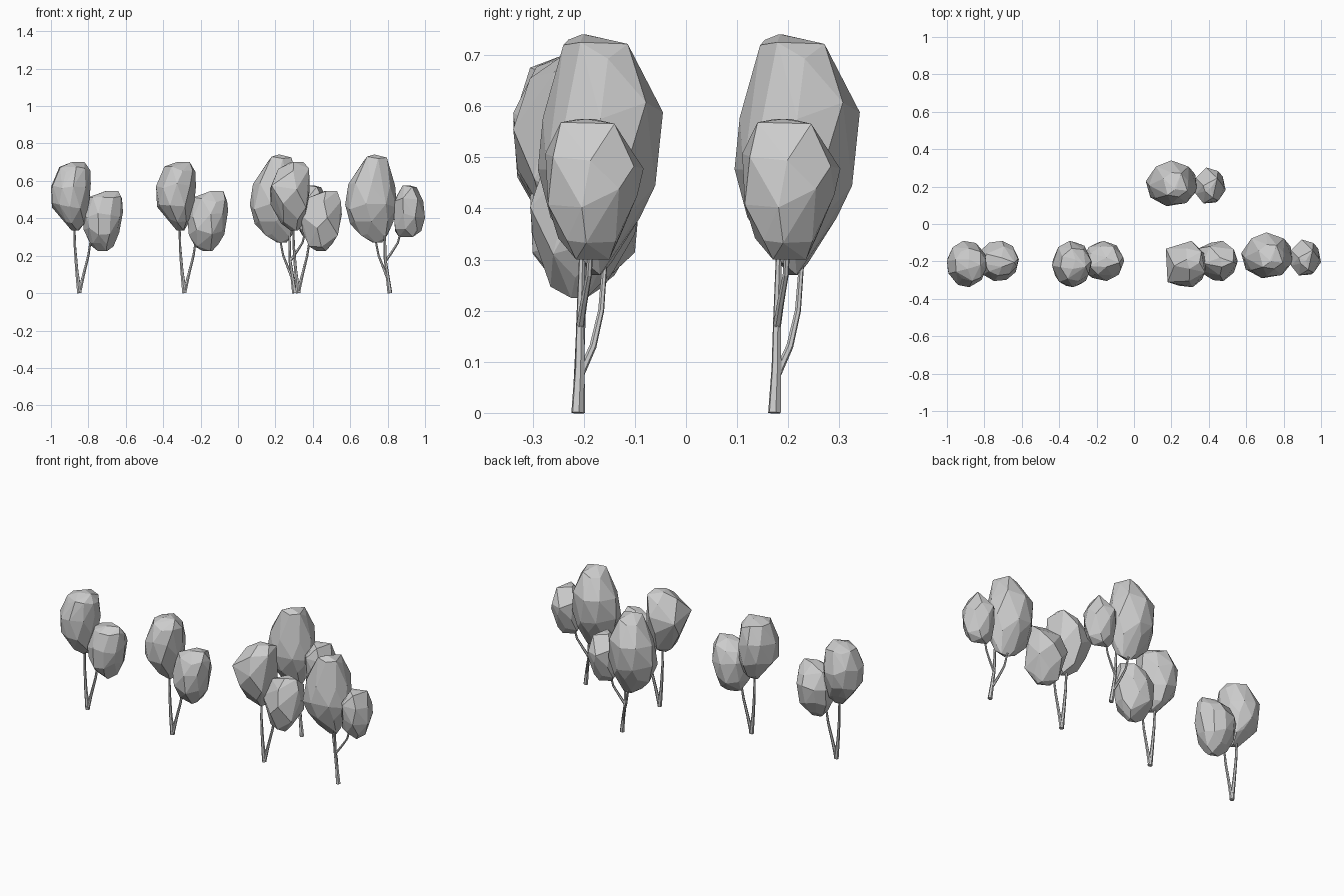
import bpy, bmesh, math, random

if "Cube" in bpy.data.objects:
    bpy.data.objects.remove(bpy.data.objects["Cube"])

# Crown sections: (z, x0, x1, y0, y1), in the frame of a reference tree
SLIM_UPPER = [(.70, -.89, -.82, -.24, -.19), (.665, -.955, -.79, -.305, -.13),
              (.57, -1.0, -.787, -.338, -.09), (.47, -.995, -.795, -.33, -.10),
              (.39, -.94, -.815, -.28, -.14), (.335, -.89, -.85, -.23, -.20)]
SLIM_LOWER = [(.545, -.71, -.64, -.23, -.18), (.50, -.80, -.62, -.275, -.12),
              (.42, -.835, -.615, -.305, -.09), (.33, -.825, -.635, -.30, -.10),
              (.265, -.79, -.665, -.265, -.14), (.225, -.75, -.70, -.225, -.195)]
BROAD_LARGE = [(.74, .725, .735, -.205, -.195), (.71, .66, .80, -.24, -.11),
               (.59, .59, .84, -.28, -.045), (.46, .573, .85, -.29, -.06),
               (.38, .60, .83, -.265, -.09), (.30, .66, .80, -.215, -.145),
               (.27, .72, .77, -.185, -.165)]
BROAD_SMALL = [(.575, .88, .92, -.21, -.18), (.55, .86, .955, -.245, -.14),
               (.49, .84, .99, -.275, -.083), (.42, .832, 1.0, -.27, -.095),
               (.34, .84, .98, -.25, -.13), (.30, .86, .935, -.215, -.15)]
# Stems: points (x, y, z, radius)
SLIM_STEMS = [[(-.848, -.21, 0, .013), (-.862, -.208, .12, .009), (-.872, -.204, .25, .007), (-.875, -.2, .40, .005)],
              [(-.848, -.21, .005, .011), (-.825, -.207, .10, .008), (-.80, -.203, .20, .007), (-.785, -.2, .30, .005)]]
BROAD_STEMS = [[(.812, -.212, 0, .013), (.80, -.208, .09, .010), (.787, -.207, .18, .008), (.785, -.203, .32, .006)],
               [(.803, -.209, .07, .008), (.78, -.182, .13, .007), (.752, -.166, .20, .006), (.728, -.157, .32, .005)],
               [(.788, -.207, .17, .008), (.82, -.20, .215, .007), (.855, -.19, .27, .006), (.875, -.185, .35, .005)]]


def crown(name, sections, sides, seed, offset):
    """Faceted foliage: hull of rings that fill each section's width and depth."""
    rng = random.Random(seed)
    bm = bmesh.new()
    for k, (z, x0, x1, y0, y1) in enumerate(sections):
        n = sides if x1 - x0 > .1 else 3
        ph = (k % 2) * math.pi / n + rng.uniform(-.2, .2)
        ring = []
        for i in range(n):
            a = ph + 2 * math.pi * (i + rng.uniform(-.12, .12)) / n
            ring.append((math.cos(a), math.sin(a)))
        us, vs = zip(*ring)
        for u, v in ring:
            fx = (u - min(us)) / (max(us) - min(us))
            fy = (v - min(vs)) / (max(vs) - min(vs))
            dz = rng.uniform(-.02, .02) if 0 < k < len(sections) - 1 else 0
            bm.verts.new((x0 + (x1 - x0) * fx + offset[0],
                          y0 + (y1 - y0) * fy + offset[1], z + dz))
    bmesh.ops.convex_hull(bm, input=bm.verts)
    bmesh.ops.delete(bm, geom=[v for v in bm.verts if not v.link_faces], context='VERTS')
    bmesh.ops.dissolve_limit(bm, angle_limit=math.radians(7), verts=bm.verts, edges=bm.edges)
    bmesh.ops.recalc_face_normals(bm, faces=bm.faces)
    me = bpy.data.meshes.new(name)
    bm.to_mesh(me)
    bm.free()
    bpy.context.collection.objects.link(bpy.data.objects.new(name, me))


def trunk(name, stems, offset):
    """Thin tapered forked trunk."""
    cu = bpy.data.curves.new(name, 'CURVE')
    cu.dimensions = '3D'
    cu.bevel_depth = 1
    cu.bevel_resolution = 1
    cu.use_fill_caps = True
    for pts in stems:
        sp = cu.splines.new('POLY')
        sp.use_smooth = False
        sp.points.add(len(pts) - 1)
        for p, (x, y, z, r) in zip(sp.points, pts):
            p.co = (x + offset[0], y + offset[1], z, 1)
            p.radius = r
    bpy.context.collection.objects.link(bpy.data.objects.new(name, cu))


# Three slim trees, from finely to coarsely faceted
for i, (dx, sides) in enumerate([(0, 10), (.562, 8), (1.17, 5)]):
    off = (dx, 0)
    trunk(f"slim_trunk_{i + 1}", SLIM_STEMS, off)
    crown(f"slim_upper_crown_{i + 1}", SLIM_UPPER, sides, 3 + i, off)
    crown(f"slim_lower_crown_{i + 1}", SLIM_LOWER, sides, 13 + i, off)

# Two identical broad trees
for i, off in enumerate([(0, 0), (-.51, .385)]):
    trunk(f"broad_trunk_{i + 1}", BROAD_STEMS, off)
    crown(f"broad_large_crown_{i + 1}", BROAD_LARGE, 8, 21, off)
    crown(f"broad_small_crown_{i + 1}", BROAD_SMALL, 7, 22, off)
